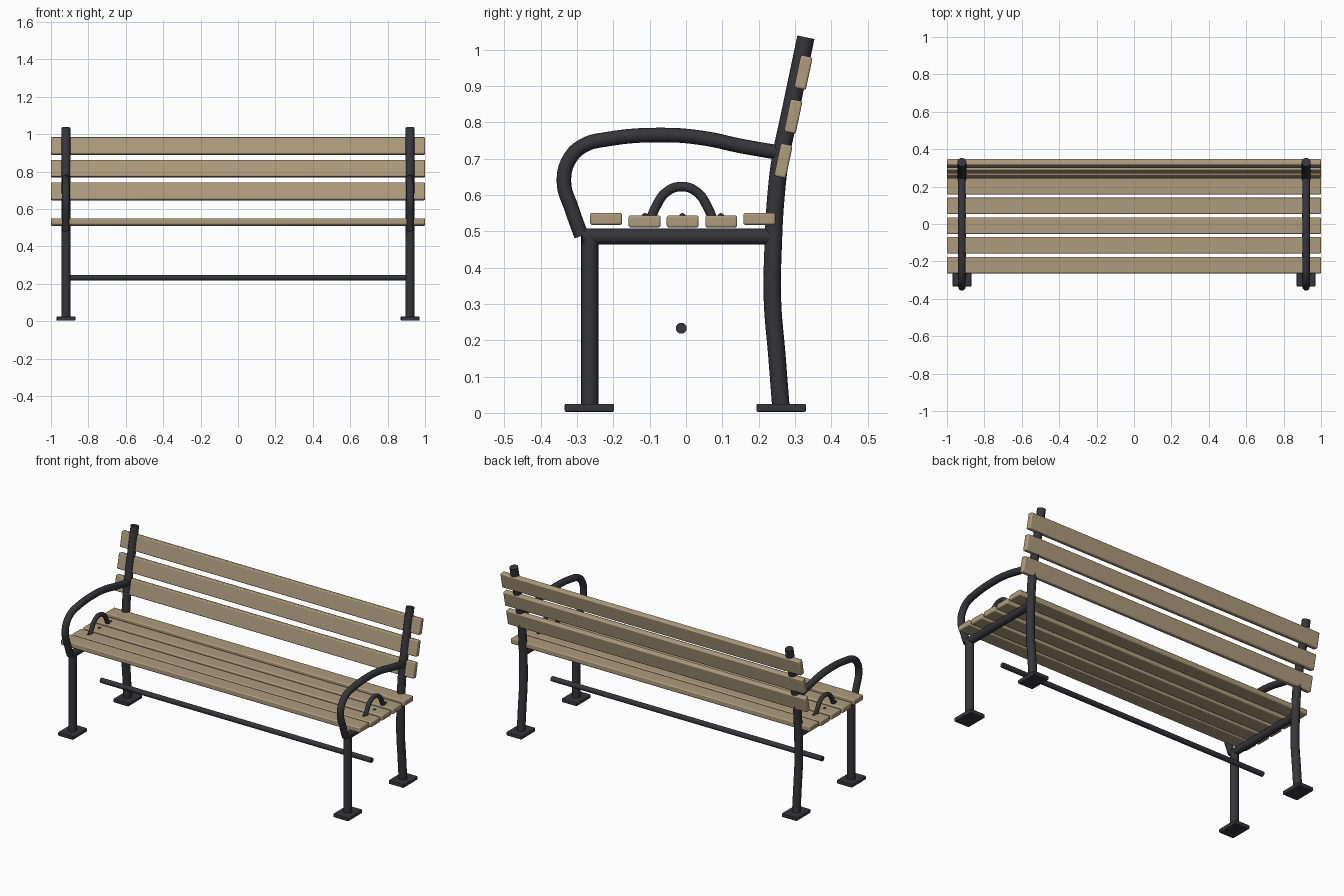
import bpy, math
from mathutils import Vector

if "Cube" in bpy.data.objects:
    bpy.data.objects.remove(bpy.data.objects["Cube"])


def material(name, rgb):
    m = bpy.data.materials.new(name)
    m.diffuse_color = (*rgb, 1)
    m.use_nodes = True
    m.node_tree.nodes["Principled BSDF"].inputs["Base Color"].default_value = m.diffuse_color
    return m


WOOD = material("tan wood", (0.42, 0.33, 0.205))
METAL = material("dark metal", (0.036, 0.036, 0.043))


def finish(obj, mat, angle=35):
    obj.data.materials.clear()
    obj.data.materials.append(mat)
    bpy.ops.object.select_all(action='DESELECT')
    obj.select_set(True)
    bpy.context.view_layer.objects.active = obj
    bpy.ops.object.shade_smooth_by_angle(angle=math.radians(angle))


def box(name, loc, size, mat, tilt=0.0, bevel=0.006):
    bpy.ops.mesh.primitive_cube_add(size=1, location=loc)
    o = bpy.context.object
    o.name = name
    o.scale = size
    bpy.ops.object.transform_apply(location=False, rotation=False, scale=True)
    o.rotation_euler.x = tilt
    b = o.modifiers.new("rounded edges", 'BEVEL')
    b.width, b.segments = bevel, 3
    finish(o, mat)
    return o


def tube(name, points, radius, mat=METAL):
    """Round tube through the points, with smooth automatic handles."""
    cu = bpy.data.curves.new(name, 'CURVE')
    cu.dimensions = '3D'
    cu.bevel_depth, cu.bevel_resolution = radius, 6
    cu.use_fill_caps = True
    cu.resolution_u = 8
    sp = cu.splines.new('BEZIER')
    sp.bezier_points.add(len(points) - 1)
    for bp, p in zip(sp.bezier_points, points):
        bp.co = Vector(p)
        bp.handle_left_type = bp.handle_right_type = 'AUTO'
    tmp = bpy.data.objects.new(name + "_path", cu)
    bpy.context.collection.objects.link(tmp)
    bpy.context.view_layer.update()
    dg = bpy.context.evaluated_depsgraph_get()
    mesh = bpy.data.meshes.new_from_object(tmp.evaluated_get(dg))
    bpy.data.objects.remove(tmp)
    o = bpy.data.objects.new(name, mesh)
    bpy.context.collection.objects.link(o)
    finish(o, mat)
    return o


# Side profiles as (y, z)
FRONT_LEG = [(-0.265, 0.01), (-0.265, 0.49)]
REAR_POST = [(0.262, 0.006), (0.25, 0.16), (0.238, 0.31), (0.24, 0.46),
             (0.248, 0.6), (0.26, 0.7), (0.284, 0.815), (0.33, 1.034)]
RAIL = [(-0.285, 0.485), (0.245, 0.485)]
ARM = [(-0.288, 0.487), (-0.314, 0.56), (-0.336, 0.635), (-0.32, 0.7),
       (-0.28, 0.737), (-0.22, 0.753), (-0.06, 0.765), (0.05, 0.756),
       (0.15, 0.735), (0.258, 0.716)]
ARCH = [(-0.102, 0.52), (-0.084, 0.565), (-0.054, 0.608), (-0.012, 0.623),
        (0.03, 0.608), (0.06, 0.565), (0.078, 0.52)]

for side, x in (("left", -0.92), ("right", 0.92)):
    # Metal frame
    for part, path, r in (("front_leg", FRONT_LEG, 0.024),
                          ("rear_post", REAR_POST, 0.024),
                          ("seat_rail", RAIL, 0.022),
                          ("armrest", ARM, 0.02),
                          ("seat_divider_arch", ARCH, 0.013)):
        tube(f"{part}_{side}", [(x, y, z) for y, z in path], r)
    # Foot plates
    for part, y in (("front", -0.266), ("rear", 0.262)):
        box(f"{part}_foot_plate_{side}", (x, y, 0.014), (0.1, 0.136, 0.022), METAL, bevel=0.004)
    # Bolt heads on the middle seat slats
    for i, y in enumerate((-0.113, -0.01, 0.096)):
        bpy.ops.mesh.primitive_uv_sphere_add(segments=12, ring_count=8, radius=0.009,
                                             location=(x, y, 0.541))
        bolt = bpy.context.object
        bolt.name = f"seat_bolt_{side}_{i + 1}"
        finish(bolt, METAL)

# Stretcher bar between the legs
tube("stretcher_bar", [(-0.905, -0.013, 0.233), (0.905, -0.013, 0.233)], 0.015)

# Seat slats, the outer two sit slightly higher
for i, (y, z) in enumerate(((-0.22, 0.534), (-0.114, 0.527), (-0.009, 0.527),
                            (0.097, 0.527), (0.202, 0.534))):
    box(f"seat_slat_{i + 1}", (0, y, z), (2.0, 0.088, 0.033), WOOD)

# Leaning back slats
for i, (y, z) in enumerate(((0.268, 0.694), (0.295, 0.816), (0.323, 0.937))):
    box(f"back_slat_{i + 1}", (0, y, z), (2.0, 0.033, 0.092), WOOD, tilt=-math.radians(12))
